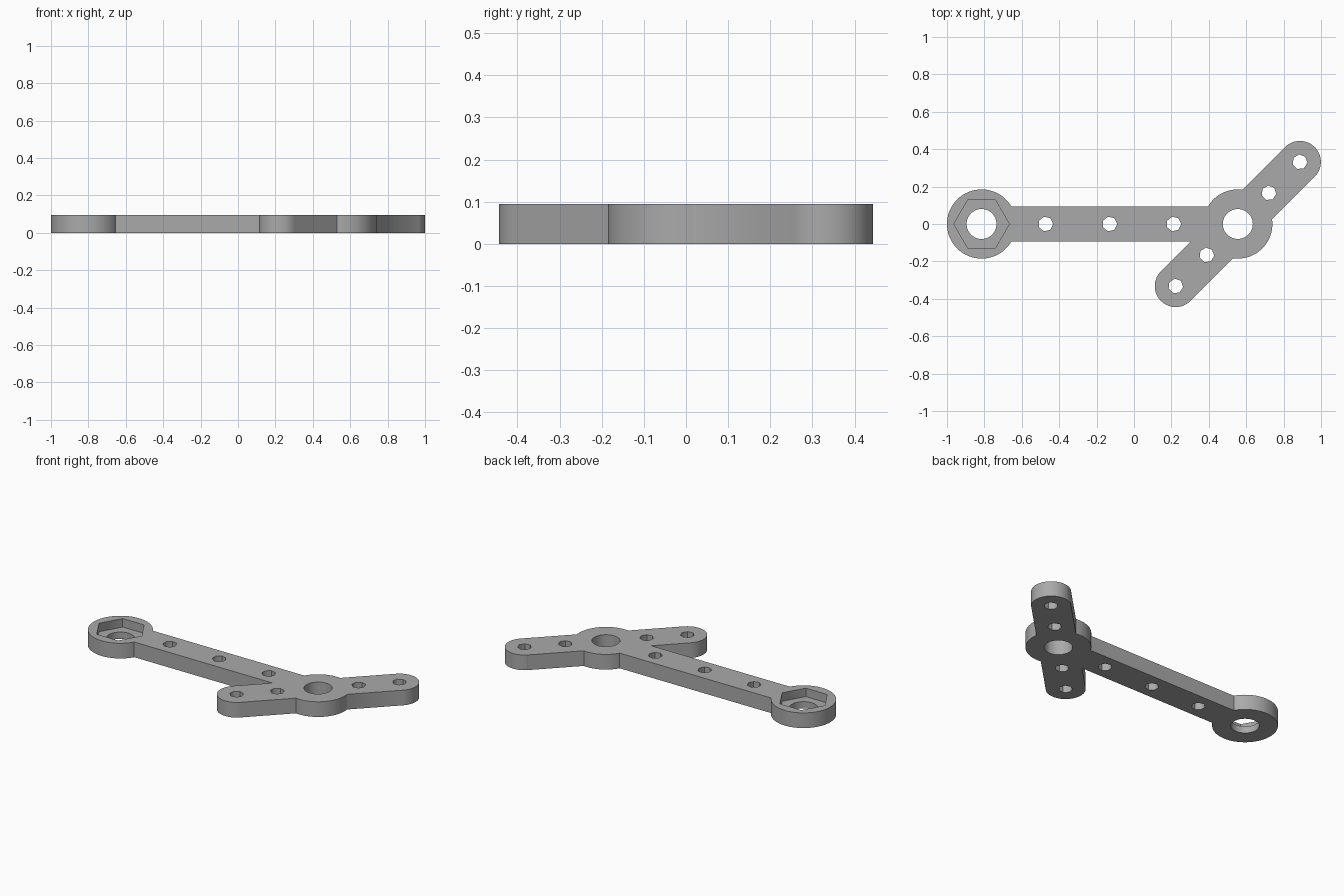
import bpy, math

if "Cube" in bpy.data.objects:
    bpy.data.objects.remove(bpy.data.objects["Cube"])

T = 0.095                    # plate thickness
NUT_X, HUB_X = -0.815, 0.555 # centres of the two round bosses
BOSS_R, ARM_R = 0.185, 0.112
S = 0.332                    # x and y offset of the diagonal arm ends

grey = bpy.data.materials.new("plain_grey")
grey.diffuse_color = (0.4, 0.4, 0.4, 1)
grey.use_nodes = True
grey.node_tree.nodes["Principled BSDF"].inputs["Base Color"].default_value = grey.diffuse_color


def cylinder(name, x, y, r, z0, z1, sides=80, turn=0.0):
    # Vertex 0 of a Blender cylinder points to +y, so turn it to +x
    bpy.ops.mesh.primitive_cylinder_add(
        vertices=sides, radius=r, depth=z1 - z0,
        location=(x, y, (z0 + z1) / 2), rotation=(0, 0, turn - math.pi / 2))
    ob = bpy.context.object
    ob.name = name
    return ob


def bar(name, x, y, length, width, turn=0.0):
    bpy.ops.mesh.primitive_cube_add(size=1, location=(x, y, T / 2), rotation=(0, 0, turn))
    ob = bpy.context.object
    ob.name = name
    ob.scale = (length, width, T)
    return ob


def combine(base, parts, operation):
    for part in parts:
        mod = base.modifiers.new(part.name, 'BOOLEAN')
        mod.operation = operation
        mod.solver = 'EXACT'
        mod.object = part
        bpy.context.view_layer.objects.active = base
        bpy.ops.object.modifier_apply(modifier=mod.name)
        bpy.data.objects.remove(part, do_unlink=True)


# Solid parts: long bar, two bosses, diagonal arm with round ends
lever = bar("lever_arm", (NUT_X + HUB_X) / 2, 0, HUB_X - NUT_X, 0.185)
solids = [
    cylinder("nut_boss", NUT_X, 0, BOSS_R, 0, T),
    cylinder("hub_boss", HUB_X, 0, BOSS_R, 0, T),
    bar("cross_arm", HUB_X, 0, 2 * S * math.sqrt(2), 2 * ARM_R, math.pi / 4),
]
for s in (-1, 1):
    solids.append(cylinder("arm_end", HUB_X + s * S, s * S, ARM_R, 0, T, turn=math.pi / 4))
combine(lever, solids, 'UNION')

# Hexagonal nut pocket and shaft holes
cutters = [
    cylinder("nut_pocket", NUT_X, 0, 0.148, 0.042, T + 0.1, sides=6),
    cylinder("nut_hole", NUT_X, 0, 0.08, -0.1, T + 0.1, sides=48),
    cylinder("hub_hole", HUB_X, 0, 0.08, -0.1, T + 0.1, sides=48),
]
# Small faceted holes along the bar and the cross arm
for i in (1, 2, 3):
    x = NUT_X + (HUB_X - NUT_X) * i / 4
    cutters.append(cylinder("bar_hole", x, 0, 0.04, -0.1, T + 0.1, sides=7))
for k in (-1, -0.5, 0.5, 1):
    cutters.append(cylinder("arm_hole", HUB_X + k * S, k * S, 0.04, -0.1, T + 0.1,
                            sides=7, turn=math.pi / 4))
combine(lever, cutters, 'DIFFERENCE')

# One colour, smooth round walls with crisp edges
lever.data.materials.clear()
lever.data.materials.append(grey)
bpy.ops.object.select_all(action='DESELECT')
lever.select_set(True)
bpy.context.view_layer.objects.active = lever
bpy.ops.object.shade_smooth_by_angle(angle=math.radians(25))
